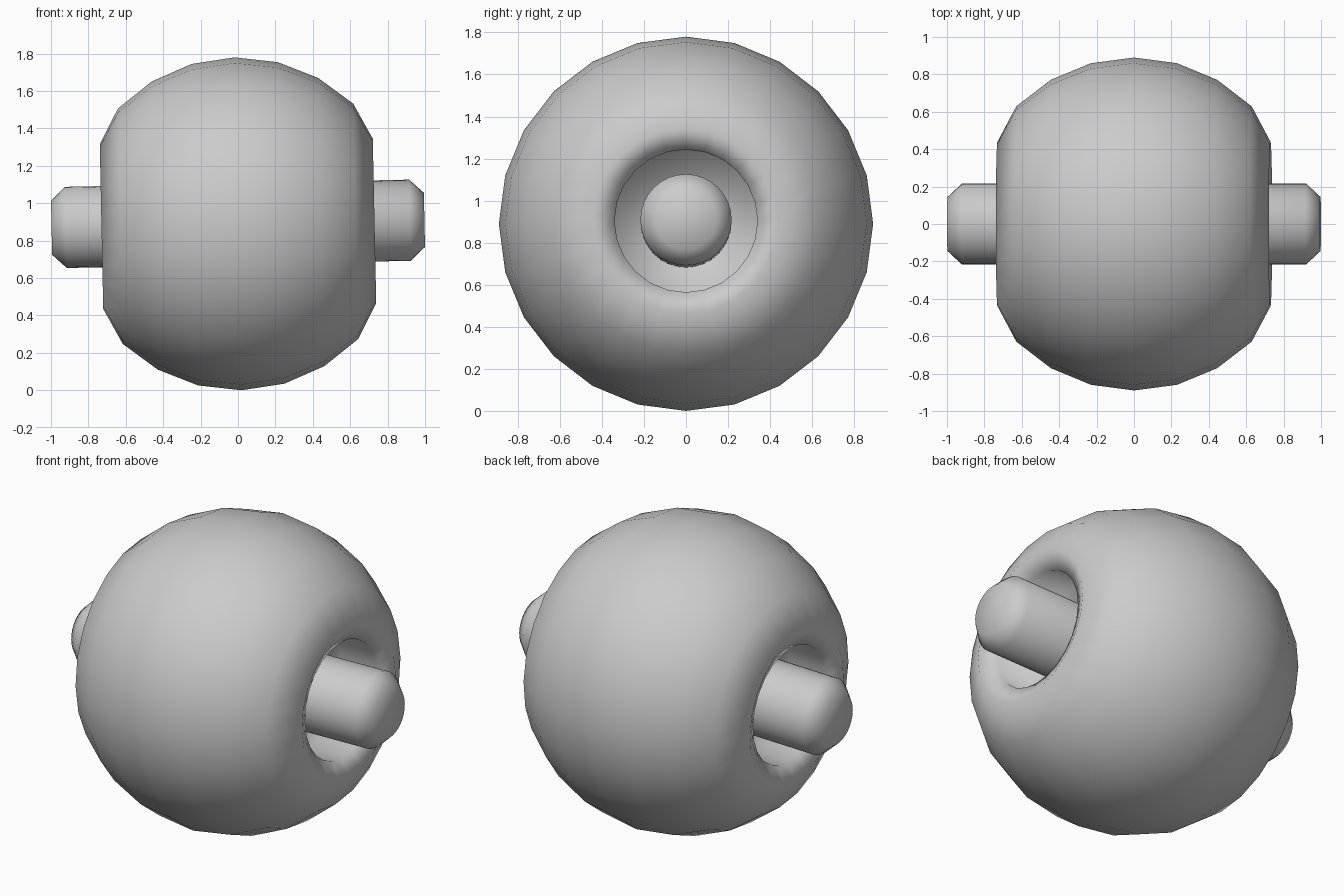
import bpy, bmesh
from math import sin, cos, pi, radians

if "Cube" in bpy.data.objects:
    bpy.data.objects.remove(bpy.data.objects["Cube"])

CENTRE_Z = 0.89
TILT = radians(-1.2)


def lathe_x(name, half_profile, segments):
    """Revolve a profile of (x, radius) about the x axis, mirrored in x."""
    left = [(-x, r) for x, r in half_profile if x > 0]
    right = half_profile[::-1]
    profile = left + right
    bm = bmesh.new()
    rings = []
    for x, r in profile:
        rings.append([bm.verts.new((x, r * sin(2 * pi * i / segments),
                                    r * cos(2 * pi * i / segments)))
                      for i in range(segments)])
    for a, b in zip(rings, rings[1:]):
        for i in range(segments):
            j = (i + 1) % segments
            bm.faces.new((a[i], a[j], b[j], b[i]))
    bm.faces.new(rings[0])
    bm.faces.new(rings[-1])
    bmesh.ops.recalc_face_normals(bm, faces=bm.faces[:])
    for f in bm.faces:
        f.smooth = True
    mesh = bpy.data.meshes.new(name)
    bm.to_mesh(mesh)
    bm.free()
    ob = bpy.data.objects.new(name, mesh)
    ob.location = (0, 0, CENTRE_Z)
    ob.rotation_euler = (0, TILT, 0)
    bpy.context.collection.objects.link(ob)
    return ob


# Ball: spherical outside, flattened ends with a rolled rim and deep recess
R = 0.89
ball = [(0.45, 0.34), (0.68, 0.34), (0.73, 0.44)]
ball += [(R * cos(radians(a)), R * sin(radians(a))) for a in (45, 60, 75)]
ball.append((0.0, R))
lathe_x("ball", ball, 24)

# Axle pin: chamfered rod right through the ball
lathe_x("axle_pin", [(0.997, 0.145), (0.92, 0.217)], 32)
